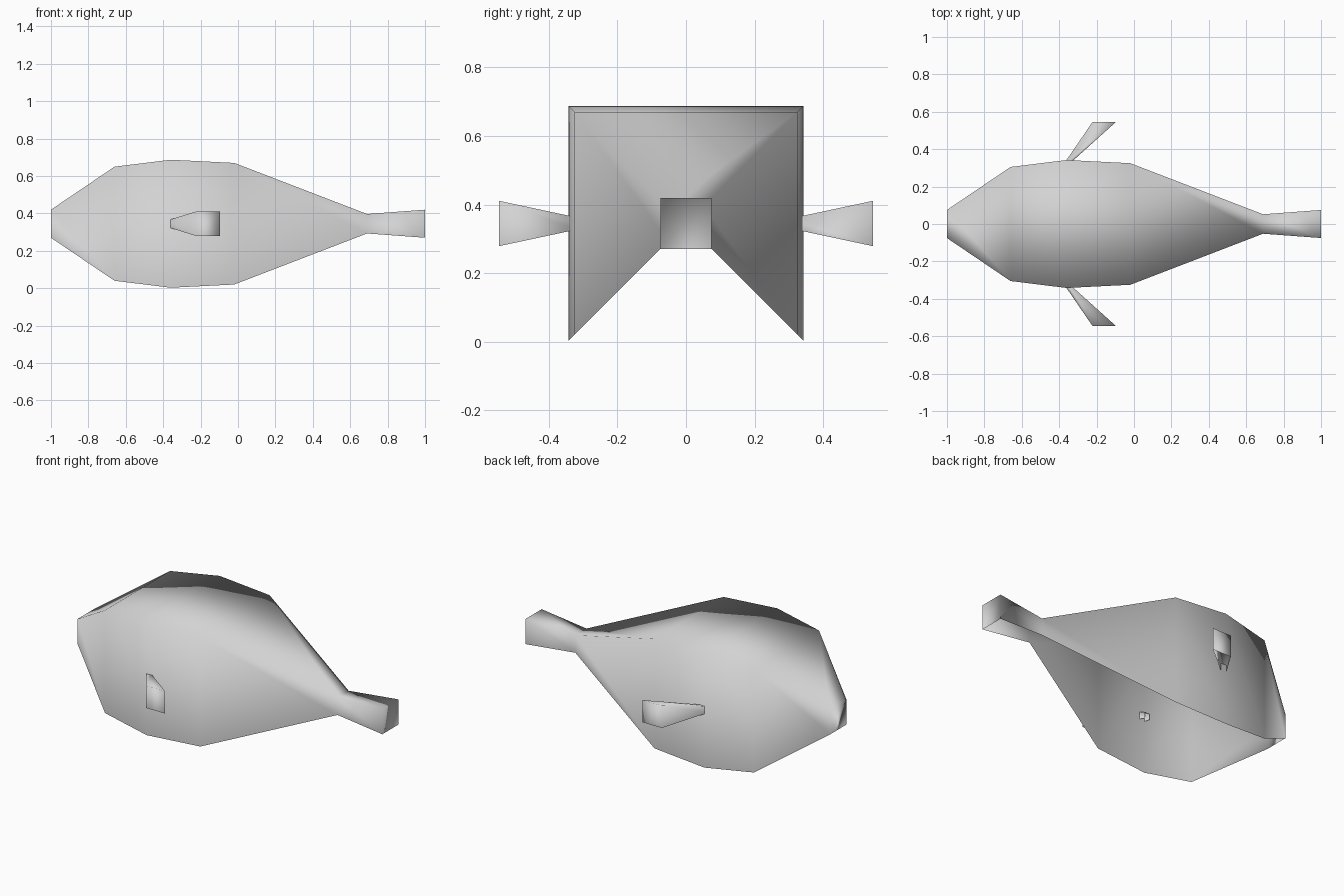
import bpy

if "Cube" in bpy.data.objects:
    bpy.data.objects.remove(bpy.data.objects["Cube"])

MID_Z = 0.345

grey = bpy.data.materials.new("plain_grey")
grey.diffuse_color = (0.65, 0.65, 0.65, 1.0)
grey.use_nodes = True
grey.node_tree.nodes["Principled BSDF"].inputs["Base Color"].default_value = grey.diffuse_color


def make_object(name, verts, faces):
    mesh = bpy.data.meshes.new(name)
    mesh.from_pydata(verts, [], faces)
    mesh.materials.append(grey)
    for poly in mesh.polygons:
        poly.use_smooth = True
    obj = bpy.data.objects.new(name, mesh)
    bpy.context.collection.objects.link(obj)
    return obj


def open_loft(rings):
    """Join four-point rings on three sides, leaving the underside open.
    Ring order: lower a, upper a, upper b, lower b."""
    verts = [p for ring in rings for p in ring]
    faces = []
    for r in range(len(rings) - 1):
        for k in range(3):
            a = r * 4 + k
            faces.append((a, a + 1, a + 5, a + 4))
    return verts, faces


# Body: square rings along x (position, half size), open underneath
sections = [(-1.0, 0.075), (-0.66, 0.305), (-0.36, 0.342),
            (-0.02, 0.325), (0.69, 0.052), (1.0, 0.075)]
rings = [[(x, -h, MID_Z - h), (x, -h, MID_Z + h),
          (x, h, MID_Z + h), (x, h, MID_Z - h)] for x, h in sections]
verts, faces = open_loft(rings)
last = len(verts) - 4
faces = [tuple(reversed(f)) for f in faces]
faces.append((0, 1, 2, 3)[::-1])                       # nose end
faces.append((last, last + 1, last + 2, last + 3))     # tail end
make_object("fish_body", verts, faces)

# Side fins: flaring, swept back, open underneath, root just inside the wall
fin_sections = [(0.32, -0.376, -0.347, 0.018), (0.545, -0.222, -0.097, 0.066)]
for side, name in ((-1, "front_fin"), (1, "back_fin")):
    rings = [[(x0, side * y, MID_Z - h), (x0, side * y, MID_Z + h),
              (x1, side * y, MID_Z + h), (x1, side * y, MID_Z - h)]
             for y, x0, x1, h in fin_sections]
    verts, faces = open_loft(rings)
    faces.append((7, 6, 5, 4))                         # fin tip
    if side < 0:
        faces = [tuple(reversed(f)) for f in faces[:3]] + [(4, 5, 6, 7)]
    # keep normals pointing outwards on both sides
    centre = [sum(v[i] for v in verts) / len(verts) for i in range(3)]
    obj = make_object(name, verts, faces)
    for poly in obj.data.polygons:
        out = sum(poly.normal[i] * (poly.center[i] - centre[i]) for i in range(3))
        if out < 0:
            poly.flip()
    obj.data.update()
